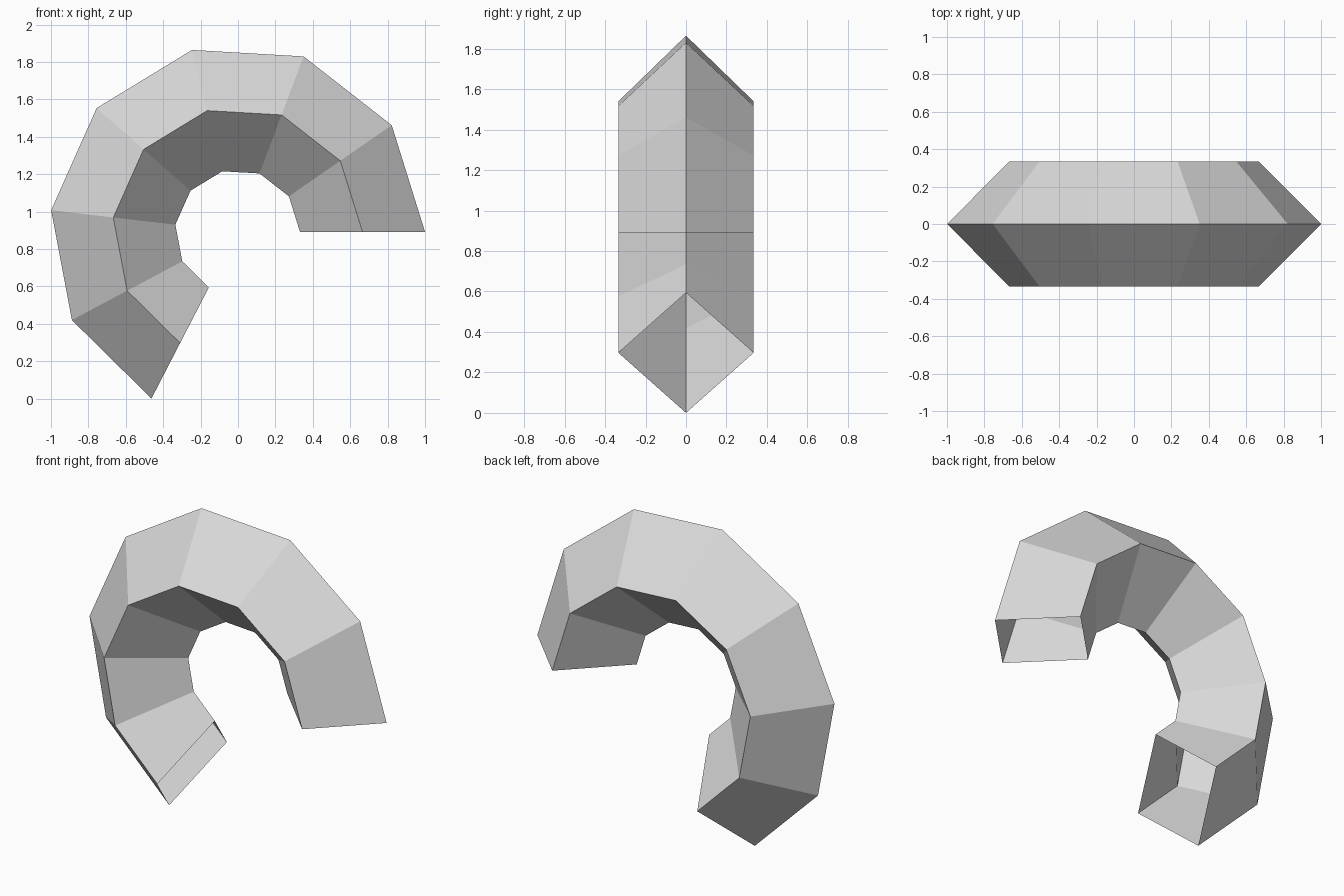
import bpy, bmesh, math

if "Cube" in bpy.data.objects:
    bpy.data.objects.remove(bpy.data.objects["Cube"])

SEGMENTS = 7                      # straight sections along the arc
SWEEP = math.radians(242.7)       # total arc angle
R = 1.0028                        # outer radius
MAJOR, MINOR = R * 2 / 3, R / 3   # arc radius and diamond half-width
CENTRE_X = -0.0028
CENTRE_Z = -R * math.sin(SWEEP)   # lowest tip rests on z = 0

grey = bpy.data.materials.new("light grey")
grey.diffuse_color = (0.7, 0.7, 0.7, 1)
grey.use_nodes = True
grey.node_tree.nodes["Principled BSDF"].inputs["Base Color"].default_value = grey.diffuse_color

# Open-ended arched tube with a diamond cross-section
bm = bmesh.new()
rings = []
for i in range(SEGMENTS + 1):
    a = SWEEP * i / SEGMENTS
    ring = []
    for k in range(4):
        t = k * math.pi / 2
        r = MAJOR + MINOR * math.cos(t)
        ring.append(bm.verts.new((CENTRE_X + r * math.cos(a),
                                  MINOR * math.sin(t),
                                  CENTRE_Z + r * math.sin(a))))
    rings.append(ring)

for r0, r1 in zip(rings, rings[1:]):
    for k in range(4):
        n = (k + 1) % 4
        # wound so the normals point out of the tube
        bm.faces.new((r0[k], r0[n], r1[n], r1[k]))

# Check the winding on the first (outer) face
bm.normal_update()
bm.faces.ensure_lookup_table()
f = bm.faces[0]
c = f.calc_center_median()
a = SWEEP / SEGMENTS / 2
if f.normal.x * math.cos(a) + f.normal.z * math.sin(a) < 0:
    bmesh.ops.reverse_faces(bm, faces=bm.faces[:])

mesh = bpy.data.meshes.new("arched_tube")
bm.to_mesh(mesh)
bm.free()
mesh.materials.append(grey)
tube = bpy.data.objects.new("arched_tube", mesh)
bpy.context.collection.objects.link(tube)
